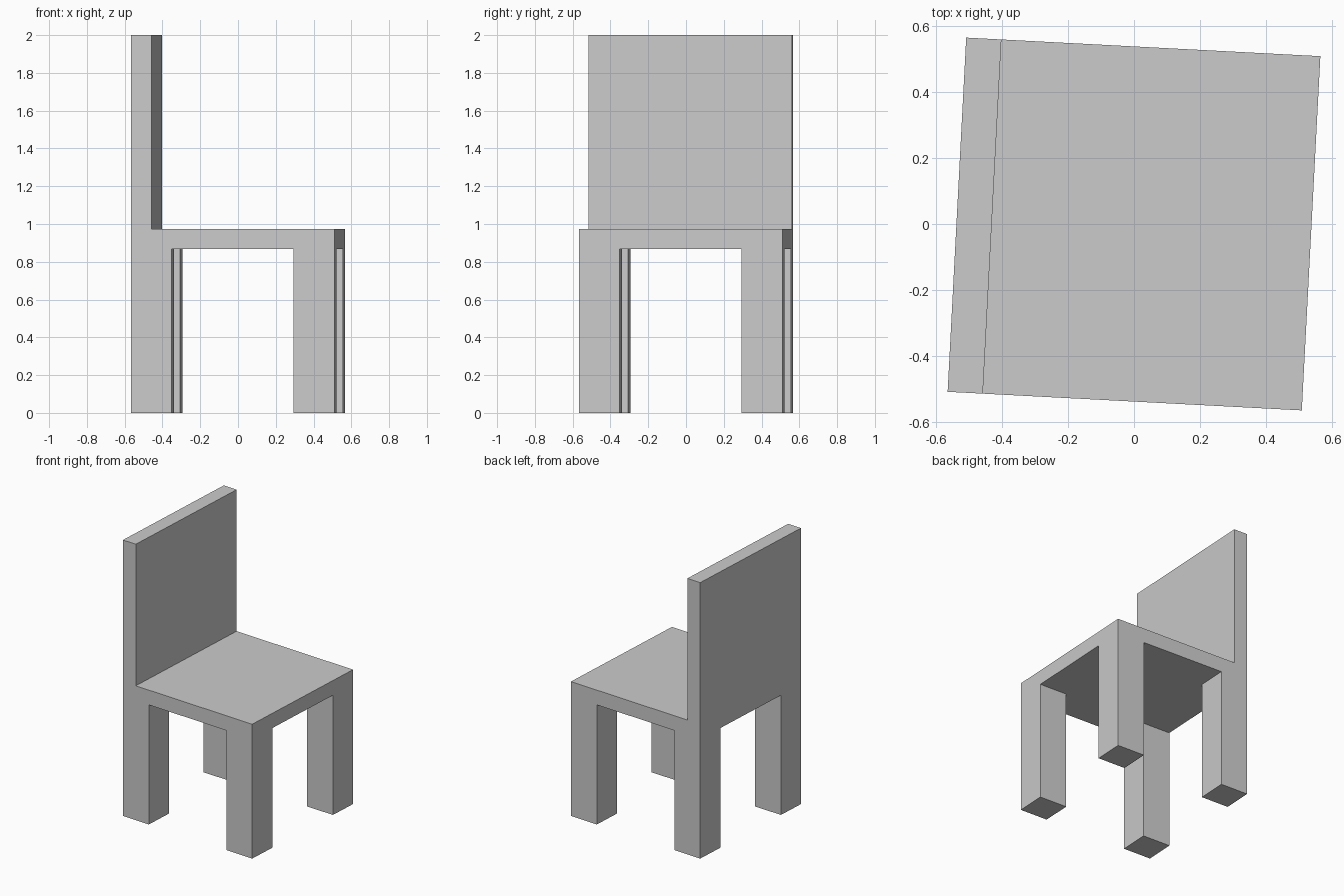
import bpy
import bmesh
from math import radians
from mathutils import Matrix

if "Cube" in bpy.data.objects:
    bpy.data.objects.remove(bpy.data.objects["Cube"])

HALF = 0.5385          # half of the square footprint
LEG = 0.2154           # leg width
SLAB = 0.107           # seat and backrest thickness
SEAT_BOTTOM, SEAT_TOP, TOP = 0.867, 0.974, 2.0
TURN = Matrix.Rotation(radians(-3), 4, 'Z')   # the whole chair is turned slightly


def box(name, lo, hi):
    """Box between two corners, in the chair's own axes."""
    size = [b - a for a, b in zip(lo, hi)]
    centre = [(a + b) / 2 for a, b in zip(lo, hi)]
    bm = bmesh.new()
    bmesh.ops.create_cube(
        bm, size=1, matrix=TURN @ Matrix.Translation(centre) @ Matrix.Diagonal((*size, 1)))
    mesh = bpy.data.meshes.new(name)
    bm.to_mesh(mesh)
    bm.free()
    obj = bpy.data.objects.new(name, mesh)
    bpy.context.collection.objects.link(obj)
    return obj


# Seat slab
box("seat", (-HALF, -HALF, SEAT_BOTTOM), (HALF, HALF, SEAT_TOP))

# Backrest along the -x edge
box("backrest", (-HALF, -HALF, SEAT_TOP), (-HALF + SLAB, HALF, TOP))

# Four square legs flush with the seat corners
inset = HALF - LEG / 2
for x_name, sx in (("left", -1), ("right", 1)):
    for y_name, sy in (("front", -1), ("back", 1)):
        x, y = sx * inset, sy * inset
        box(f"{y_name}_{x_name}_leg",
            (x - LEG / 2, y - LEG / 2, 0), (x + LEG / 2, y + LEG / 2, SEAT_BOTTOM))
